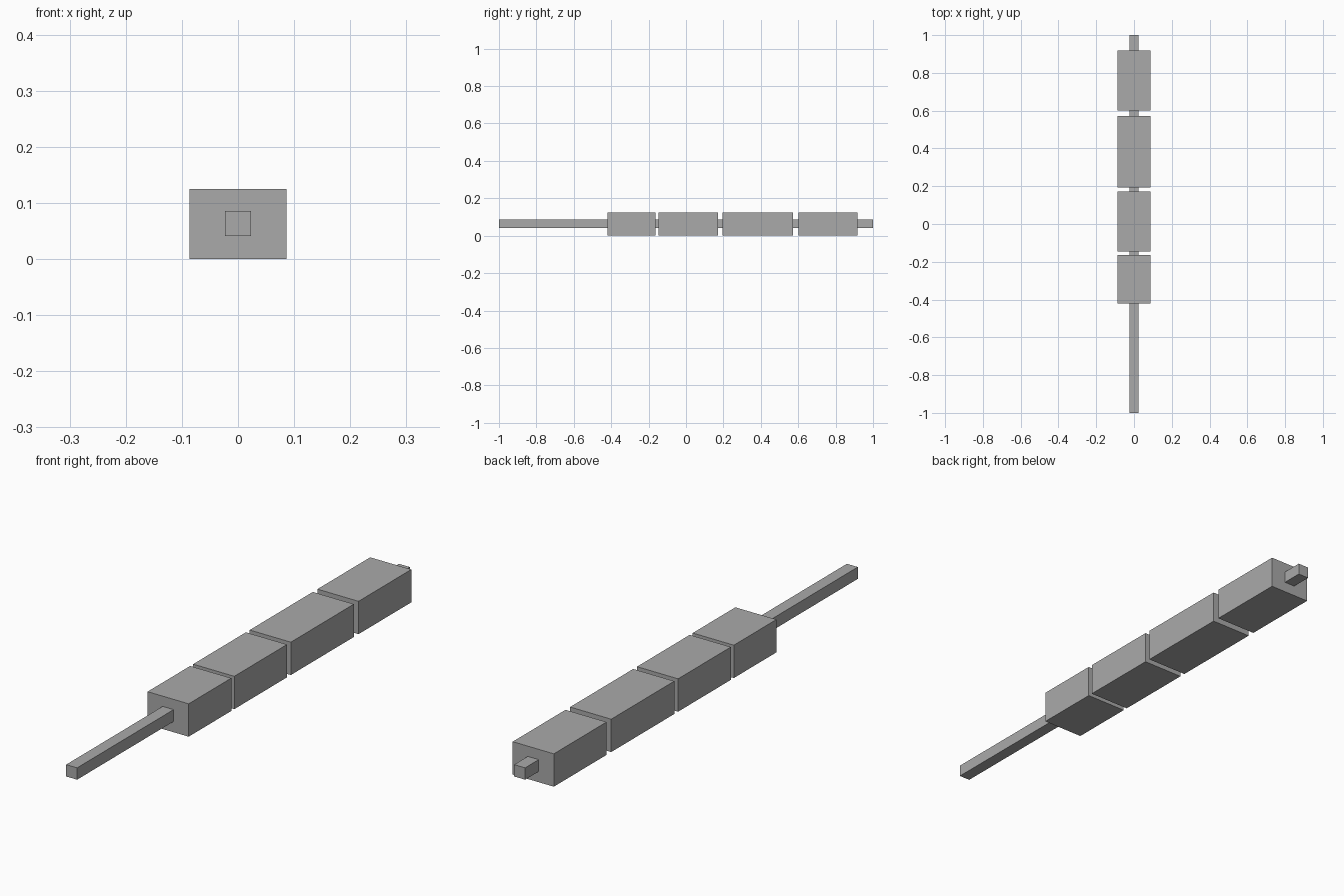
import bpy

default_cube = bpy.data.objects.get("Cube")
if default_cube:
    bpy.data.objects.remove(default_cube, do_unlink=True)

# One plain grey for every part
grey = bpy.data.materials.new("plain_grey")
grey.use_nodes = True
colour = (0.4, 0.4, 0.4, 1.0)
grey.diffuse_color = colour
grey.node_tree.nodes["Principled BSDF"].inputs["Base Color"].default_value = colour


def box(name, width, y_range, z_range):
    """Box centred on x = 0, spanning the given y and z ranges."""
    (y0, y1), (z0, z1) = y_range, z_range
    bpy.ops.mesh.primitive_cube_add(size=1, location=(0, (y0 + y1) / 2, (z0 + z1) / 2))
    obj = bpy.context.object
    obj.name = name
    obj.scale = (width, y1 - y0, z1 - z0)
    bpy.ops.object.transform_apply(location=False, rotation=False, scale=True)
    obj.data.materials.append(grey)
    return obj


# Square rod running the whole length
box("skewer_rod", 0.046, (-1, 1), (0.041, 0.086))

# Four blocks threaded on the rod, front to back
block_spans = [(-0.42, -0.164), (-0.146, 0.171), (0.194, 0.573), (0.601, 0.918)]
for number, span in enumerate(block_spans, 1):
    box(f"block_{number}", 0.173, span, (0, 0.125))
